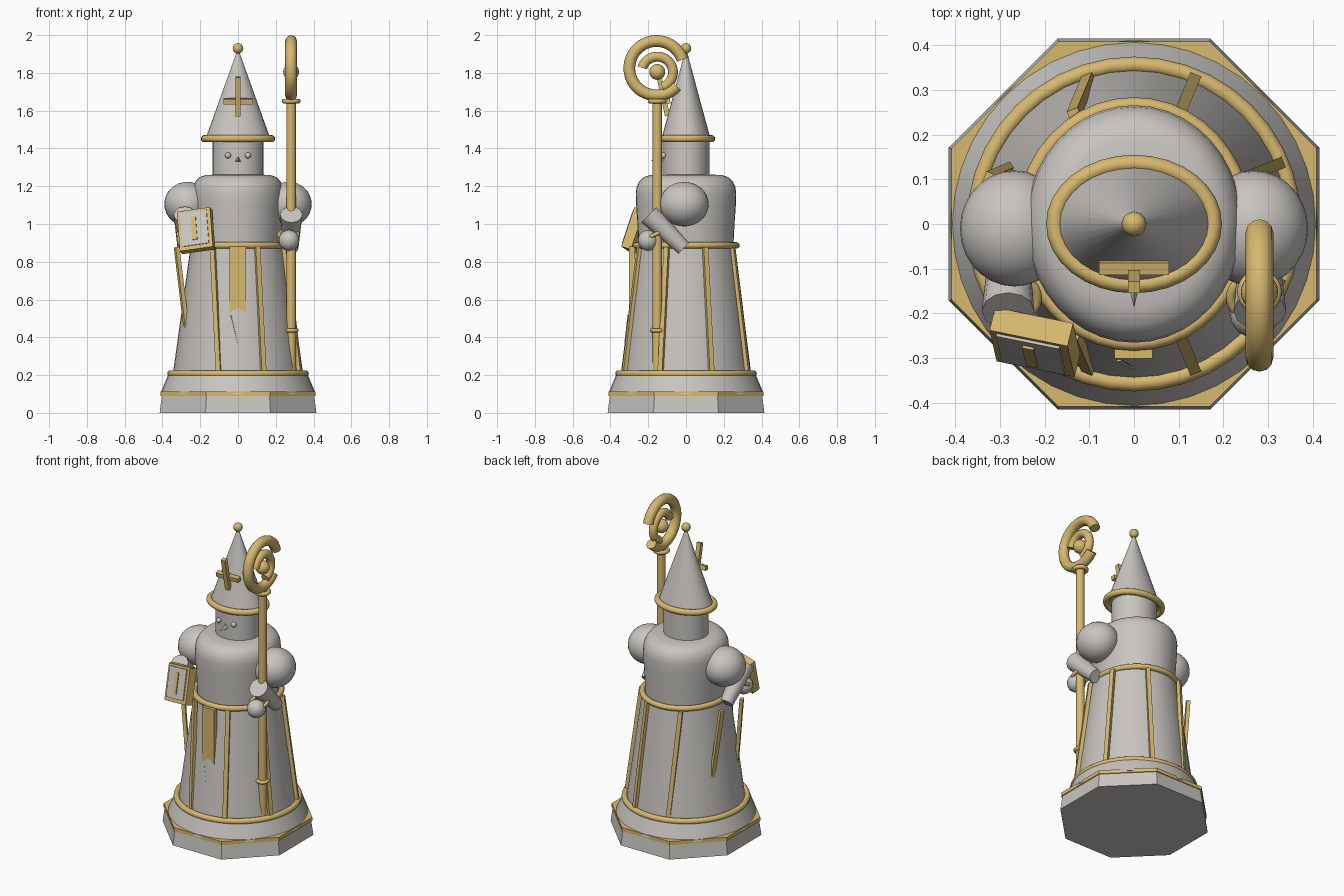
import bpy, bmesh, math
from mathutils import Matrix, Vector, Euler

if "Cube" in bpy.data.objects:
    bpy.data.objects.remove(bpy.data.objects["Cube"])


def material(name, rgb):
    m = bpy.data.materials.new(name)
    m.diffuse_color = (*rgb, 1)
    m.use_nodes = True
    m.node_tree.nodes["Principled BSDF"].inputs["Base Color"].default_value = m.diffuse_color
    return m


STONE = material("warm_grey_stone", (0.58, 0.56, 0.53))
GOLD = material("pale_gold", (0.68, 0.48, 0.16))


def finish(name, bm, mat, matrix=None, angle=35):
    if matrix is not None:
        bmesh.ops.transform(bm, matrix=matrix, verts=bm.verts)
    bmesh.ops.recalc_face_normals(bm, faces=bm.faces)
    me = bpy.data.meshes.new(name)
    bm.to_mesh(me)
    bm.free()
    me.materials.append(mat)
    for p in me.polygons:
        p.use_smooth = True
    me.set_sharp_from_angle(angle=math.radians(angle))
    ob = bpy.data.objects.new(name, me)
    bpy.context.collection.objects.link(ob)
    return ob


def lathe(name, mat, profile, n=40, turn=0.0, angle=35):
    """Stack of capped rings; each profile entry is (x radius, y radius, z)."""
    bm = bmesh.new()
    rings = []
    for rx, ry, z in profile:
        rings.append([bm.verts.new((rx * math.cos(turn + math.tau * i / n),
                                    ry * math.sin(turn + math.tau * i / n), z)) for i in range(n)])
    for a, b in zip(rings, rings[1:]):
        for i in range(n):
            j = (i + 1) % n
            bm.faces.new((a[i], a[j], b[j], b[i]))
    bm.faces.new(rings[0][::-1])
    bm.faces.new(rings[-1])
    return finish(name, bm, mat, angle=angle)


def ring(name, mat, rx, ry, tube, matrix, start=0.0, end=360.0, n=40, m=12):
    """Torus or torus arc in the local XY plane."""
    bm = bmesh.new()
    closed = end - start >= 360
    loops = []
    for i in range(n if closed else n + 1):
        a = math.radians(start + (end - start) * i / n)
        loops.append([bm.verts.new(((rx + tube * math.cos(t)) * math.cos(a),
                                    (ry + tube * math.cos(t)) * math.sin(a), tube * math.sin(t)))
                      for t in (math.tau * k / m for k in range(m))])
    pairs = list(zip(loops, loops[1:])) + ([(loops[-1], loops[0])] if closed else [])
    for a, b in pairs:
        for k in range(m):
            j = (k + 1) % m
            bm.faces.new((a[k], b[k], b[j], a[j]))
    if not closed:
        bm.faces.new(loops[0])
        bm.faces.new(loops[-1][::-1])
    return finish(name, bm, mat, matrix, 50)


def box(name, mat, size, matrix):
    bm = bmesh.new()
    bmesh.ops.create_cube(bm, size=1, matrix=Matrix.Diagonal((*size, 1)))
    return finish(name, bm, mat, matrix)


def ball(name, mat, loc, radius, n=20):
    bm = bmesh.new()
    bmesh.ops.create_uvsphere(bm, u_segments=n, v_segments=n // 2 + 2, radius=1)
    size = radius if isinstance(radius, tuple) else (radius,) * 3
    return finish(name, bm, mat, Matrix.Translation(loc) @ Matrix.Diagonal((*size, 1)), 60)


def rod(name, mat, a, b, r1, r2, n=16):
    a, b = Vector(a), Vector(b)
    bm = bmesh.new()
    bmesh.ops.create_cone(bm, cap_ends=True, segments=n, radius1=r1, radius2=r2, depth=(b - a).length)
    rot = (b - a).to_track_quat('Z', 'Y').to_matrix().to_4x4()
    return finish(name, bm, mat, Matrix.Translation((a + b) / 2) @ rot, 50)


T = Matrix.Translation

# Octagonal plinth with gold edge and round step
c8 = math.cos(math.pi / 8)
lathe("plinth", STONE, [(r / c8, r / c8, z) for r, z in ((0.415, 0), (0.402, 0.1))], 8, math.pi / 8, 20)
lathe("plinth_trim", GOLD, [(r / c8, r / c8, z) for r, z in ((0.409, 0.09), (0.409, 0.113))], 8, math.pi / 8, 20)
lathe("round_step", STONE, [(0.412, 0.412, 0.1), (0.404, 0.404, 0.12), (0.37, 0.37, 0.2)])

# Robe, torso and gold hoops
lathe("robe", STONE, [(0.347, 0.347, 0.19), (0.25, 0.26, 0.89)])
lathe("torso", STONE, [(0.91 * r, r, z) for r, z in
                       ((0.25, 0.87), (0.257, 1.0), (0.264, 1.1), (0.266, 1.16), (0.262, 1.195), (0.248, 1.225),
                        (0.225, 1.247), (0.19, 1.259), (0.13, 1.262))])
ring("hem_hoop", GOLD, 0.357, 0.357, 0.018, T((0, 0, 0.207)))
ring("waist_hoop", GOLD, 0.248, 0.267, 0.017, T((0, 0, 0.887)))

# Gold robe ribs; the ones on the -x side lean the other way
for i in range(8):
    a = math.pi / 8 + i * math.pi / 4
    lean = Vector((-0.13 * abs(math.cos(a)), -0.13 * math.sin(a), 1)).normalized()
    tangent = Vector((-math.sin(a), math.cos(a), 0))
    tangent = (tangent - lean * tangent.dot(lean)).normalized()
    rot = Matrix((tangent.cross(lean), tangent, lean)).transposed().to_4x4()
    box("robe_rib", GOLD, (0.022, 0.026, 0.66),
        T((0.309 * math.cos(a), 0.309 * math.sin(a), 0.55)) @ rot)

# Flat sash and sliver of fold below it
box("sash", GOLD, (0.086, 0.03, 0.38), T((-0.001, -0.286, 0.69)))
rod("robe_fold", STONE, (-0.034, -0.303, 0.52), (0.0, -0.322, 0.37), 0.007, 0.005, 4)

# Head and face
lathe("head", STONE, [(0.135, 0.125, 1.25), (0.135, 0.125, 1.46)], 32)
for s in (-1, 1):
    ball("eye", STONE, (s * 0.053, -0.119, 1.363), 0.016, 12)
rod("nose", STONE, (0, -0.12, 1.34), (0, -0.185, 1.335), 0.019, 0.001, 3)

# Pointed hat with brim, finial and forward-leaning cross
lathe("hat", STONE, [(0.172, 0.13, 1.45), (0.002, 0.002, 1.925)], 32)
ring("hat_brim", GOLD, 0.178, 0.136, 0.019, T((0, 0, 1.452)), n=32)
ball("hat_finial", GOLD, (0, 0, 1.93), 0.028, 12)
tilt = Euler((0.21, 0, 0)).to_matrix().to_4x4()
box("cross_upright", GOLD, (0.028, 0.027, 0.21), T((0, -0.12, 1.675)) @ tilt)
box("cross_bar", GOLD, (0.156, 0.028, 0.028), T((0, -0.098, 1.65)) @ tilt)

# Arms, hands and cuffs
for s in (-1, 1):
    ball("shoulder", STONE, (s * 0.268, -0.01, 1.105), (0.122, 0.13, 0.118), 28)
    rod("sleeve", STONE, (s * 0.28, -0.012, 0.872), (s * 0.282, -0.195, 1.05), 0.04, 0.059, 12)
    ball("hand", STONE, (s * 0.27, -0.2, 0.913), 0.055)
    ring("cuff", GOLD, 0.05, 0.05, 0.011,
         T((s * 0.267, -0.165, 0.944)) @ Euler((0.42, 0, 0)).to_matrix().to_4x4(), n=24)

# Staff with collars and curled crook
SX, SY = 0.281, -0.152
rod("staff", GOLD, (SX, SY, 0.22), (SX, SY, 1.66), 0.025, 0.025)
ring("staff_collar", GOLD, 0.029, 0.029, 0.011, T((SX, SY, 0.437)), n=24)
ring("staff_collar", GOLD, 0.037, 0.037, 0.013, T((SX, SY, 1.65)), n=24)
to_side = Matrix(((0, 0, 1, 0), (1, 0, 0, 0), (0, 1, 0, 0), (0, 0, 0, 1)))
ring("crook_outer", GOLD, 0.144, 0.144, 0.031, T((SX, -0.156, 1.825)) @ to_side, 18, 318)
ring("crook_inner", GOLD, 0.083, 0.083, 0.026, T((SX, SY, 1.803)) @ to_side, -72, 163)
ball("crook_bead", GOLD, (SX, SY, 1.805), 0.042)

# Tilted book with page panel and small gold bar
book = T((-0.222, -0.265, 0.965)) @ Euler((-0.3, -0.14, -0.2)).to_matrix().to_4x4()
box("book_cover", GOLD, (0.18, 0.055, 0.22), book)
box("book_panel", STONE, (0.145, 0.008, 0.185), book @ T((-0.002, -0.03, 0.004)))
box("book_mark", GOLD, (0.026, 0.008, 0.13), book @ T((-0.002, -0.036, 0.004)))
